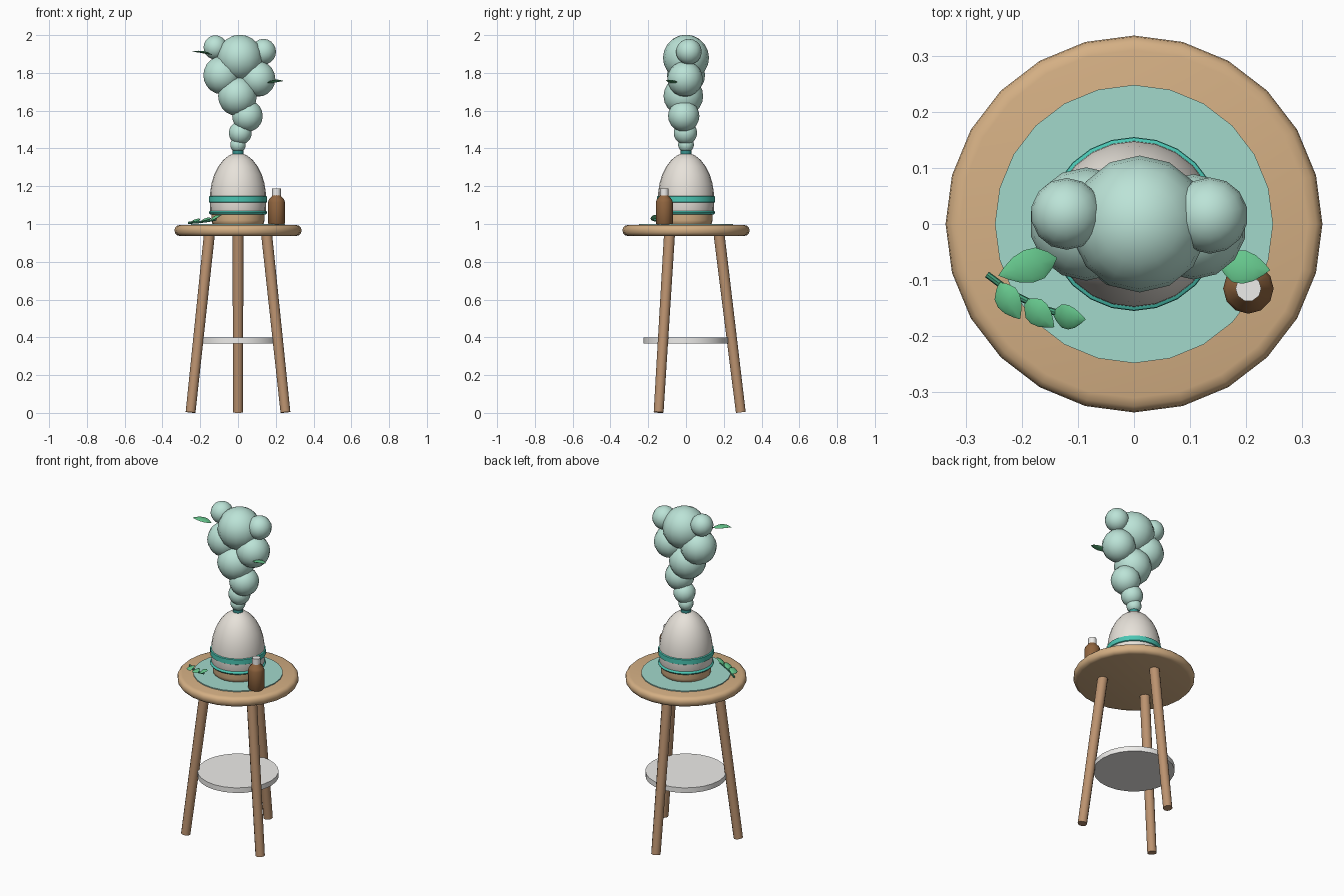
import bpy, bmesh, math
from mathutils import Vector, Matrix

if "Cube" in bpy.data.objects:
    bpy.data.objects.remove(bpy.data.objects["Cube"])


def material(name, rgb):
    m = bpy.data.materials.new(name)
    m.diffuse_color = (*rgb, 1)
    m.use_nodes = True
    m.node_tree.nodes["Principled BSDF"].inputs["Base Color"].default_value = m.diffuse_color
    return m


WOOD = material("light_wood", (0.66, 0.43, 0.23))
LEG = material("leg_wood", (0.50, 0.29, 0.16))
MAT = material("pale_teal", (0.36, 0.69, 0.60))
TEAL = material("teal", (0.07, 0.56, 0.45))
DARK = material("dark_teal", (0.04, 0.30, 0.28))
CREAM = material("cream", (0.80, 0.76, 0.70))
MIST = material("mist", (0.50, 0.77, 0.68))
LEAF = material("leaf_green", (0.13, 0.56, 0.26))
STEM = material("stem_green", (0.06, 0.36, 0.20))
BROWN = material("amber_glass", (0.28, 0.13, 0.05))
WHITE = material("white", (0.85, 0.84, 0.82))


def finish(name, bm, mat, angle=40):
    bmesh.ops.recalc_face_normals(bm, faces=bm.faces)
    me = bpy.data.meshes.new(name)
    bm.to_mesh(me)
    bm.free()
    ob = bpy.data.objects.new(name, me)
    bpy.context.collection.objects.link(ob)
    me.materials.append(mat)
    bpy.ops.object.select_all(action='DESELECT')
    ob.select_set(True)
    bpy.context.view_layer.objects.active = ob
    bpy.ops.object.shade_smooth_by_angle(angle=math.radians(angle))
    return ob


def lathe(name, profile, mat, n=24, at=(0, 0)):
    """Revolve (radius, z) points and cap both ends."""
    bm = bmesh.new()
    rings = [[bm.verts.new((at[0] + r * math.cos(2 * math.pi * i / n),
                            at[1] + r * math.sin(2 * math.pi * i / n), z))
              for i in range(n)] for r, z in profile]
    for a, b in zip(rings, rings[1:]):
        for i in range(n):
            j = (i + 1) % n
            bm.faces.new((a[i], a[j], b[j], b[i]))
    bm.faces.new(rings[0])
    bm.faces.new(rings[-1])
    return finish(name, bm, mat)


def rod(name, p, q, r1, r2, mat, n=12):
    p, q = Vector(p), Vector(q)
    d = q - p
    bm = bmesh.new()
    m = Matrix.Translation((p + q) / 2) @ d.to_track_quat('Z', 'Y').to_matrix().to_4x4()
    bmesh.ops.create_cone(bm, cap_ends=True, segments=n, radius1=r1, radius2=r2,
                          depth=d.length, matrix=m)
    return finish(name, bm, mat)


def leaf(name, base, tip, width, roll=0.0, thick=0.012):
    """Pointed leaf with a puffy body and a slight arch."""
    base, tip = Vector(base), Vector(tip)
    d = tip - base
    length = d.length
    x = d.normalized()
    side = Matrix.Rotation(roll, 3, x) @ Vector((0, 0, 1)).cross(x).normalized()
    up = x.cross(side)
    bm = bmesh.new()
    ends = [bm.verts.new(base), bm.verts.new(tip)]
    rings = []
    for t, w in ((0.12, 0.5), (0.3, 0.95), (0.5, 1.0), (0.7, 0.78), (0.88, 0.36)):
        c = base + d * t + up * (0.25 * length * t * (1 - t))
        rings.append([bm.verts.new(c + side * (math.cos(k * math.pi / 4) * w * width / 2)
                                   + up * (math.sin(k * math.pi / 4) * w * thick / 2))
                      for k in range(8)])
    for k in range(8):
        j = (k + 1) % 8
        for a, b in zip(rings, rings[1:]):
            bm.faces.new((a[k], a[j], b[j], b[k]))
        bm.faces.new((ends[0], rings[0][j], rings[0][k]))
        bm.faces.new((ends[1], rings[-1][k], rings[-1][j]))
    return finish(name, bm, LEAF, 60)


# Stool: rounded top, three splayed legs, lower shelf
lathe("table_top", [(.31, .937), (.325, .941), (.334, .953), (.336, .967),
                    (.334, .98), (.325, .99), (.31, .994)], WOOD)
for i, a in enumerate((90, 210, 330)):
    c, s = math.cos(math.radians(a)), math.sin(math.radians(a))
    rod(f"leg_{i + 1}", (.29 * c, .29 * s, .003), (.175 * c, .175 * s, .945), .026, .029, LEG)
lathe("lower_shelf", [(.225, .367), (.225, .398)], WHITE)
lathe("round_mat", [(.248, .992), (.248, 1.0)], MAT)

# Diffuser: wooden base, cream dome, teal trims
lathe("diffuser_base", [(.13, .998), (.137, 1.004), (.14, 1.02), (.14, 1.052)], WOOD)
lathe("diffuser_dome", [(.14, 1.05), (.147, 1.07), (.149, 1.12), (.147, 1.17), (.14, 1.215),
                        (.126, 1.262), (.104, 1.305), (.077, 1.34), (.045, 1.365),
                        (.022, 1.373)], CREAM)
lathe("base_ring", [(.145, 1.05), (.152, 1.054), (.155, 1.06), (.152, 1.067), (.145, 1.071)], TEAL)
lathe("dome_band", [(.147, 1.112), (.154, 1.116), (.154, 1.145), (.147, 1.149)], TEAL)
lathe("mist_nozzle", [(.028, 1.366), (.028, 1.388)], DARK, 16)

# Rising mist: overlapping puffs
PUFFS = [(0, 0, 1.42, .042), (.012, -.003, 1.482, .062), (.05, -.012, 1.572, .083),
         (-.003, -.014, 1.677, .105), (-.085, 0, 1.788, .101), (.106, -.005, 1.768, .094),
         (.01, 0, 1.88, .122), (-.12, .018, 1.935, .064), (.135, .015, 1.912, .068)]
for i, (x, y, z, r) in enumerate(PUFFS):
    bm = bmesh.new()
    bmesh.ops.create_uvsphere(bm, u_segments=14, v_segments=10, radius=r,
                              matrix=Matrix.Translation((x, y, z)))
    finish(f"mist_puff_{i + 1}", bm, MIST, 60)

# Leaves drifting beside the mist
leaf("floating_leaf_left", (-.137, -.06, 1.895), (-.242, -.092, 1.912), .06)
leaf("floating_leaf_right", (.152, -.074, 1.745), (.243, -.082, 1.757), .06, -.15)

# Sprig on the mat
PATH = [(-.262, -.09, 1.006), (-.215, -.125, 1.009), (-.165, -.15, 1.015), (-.115, -.165, 1.024)]
for i in range(3):
    rod(f"sprig_stem_{i + 1}", PATH[i], PATH[i + 1], .006, .006, STEM, 8)
leaf("sprig_leaf_1", (-.24, -.104, 1.012), (-.203, -.17, 1.018), .048, .35)
leaf("sprig_leaf_2", (-.194, -.135, 1.014), (-.142, -.184, 1.027), .048, .35)
leaf("sprig_leaf_3", (-.145, -.16, 1.018), (-.086, -.17, 1.048), .046, .35)

# Oil bottle and cap
AT = (.204, -.115)
lathe("oil_bottle", [(.04, .998), (.045, 1.004), (.045, 1.115), (.04, 1.13),
                     (.024, 1.148), (.02, 1.158)], BROWN, 12, AT)
lathe("bottle_cap", [(.023, 1.15), (.023, 1.187)], WHITE, 10, AT)
